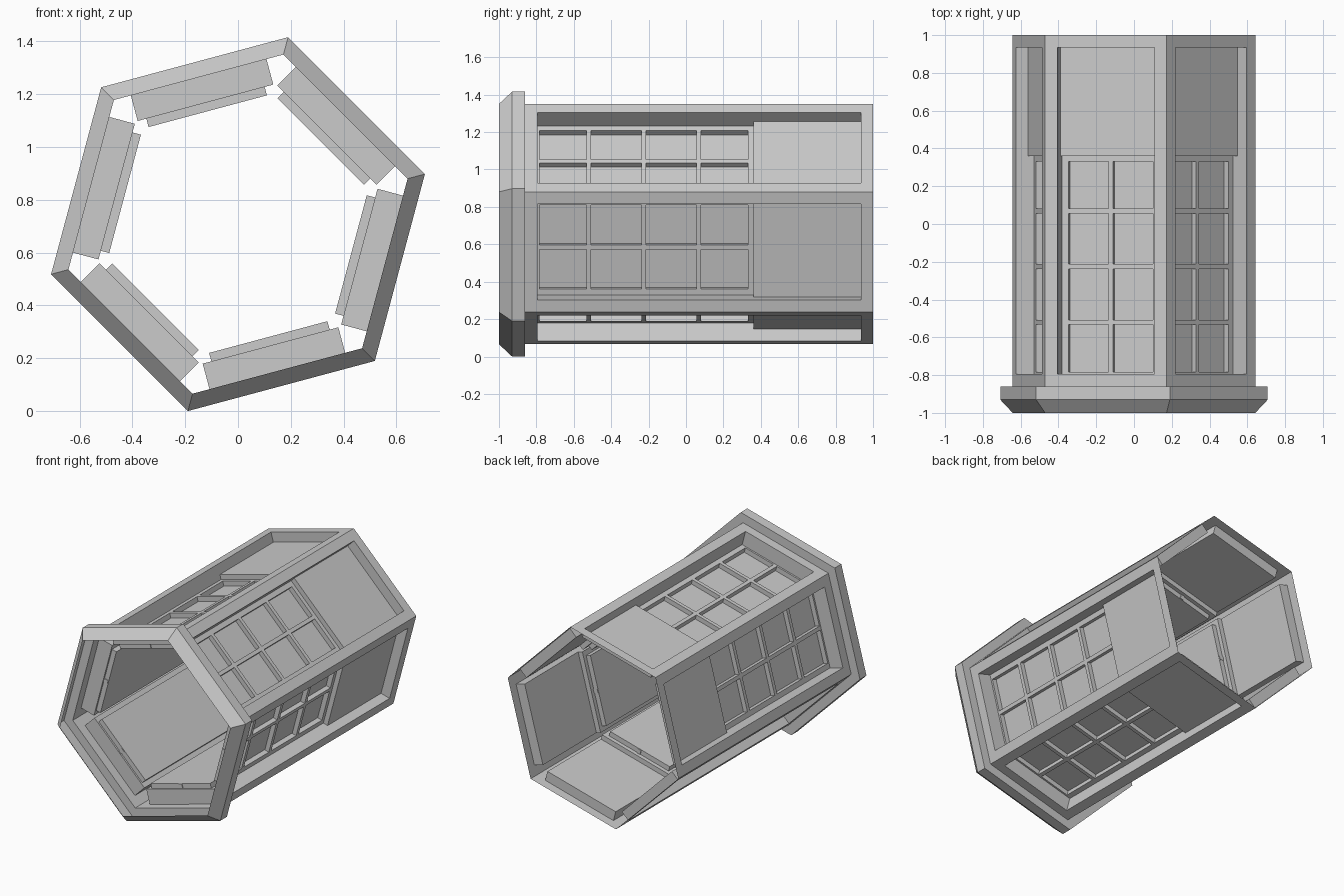
import bpy, bmesh, math
from mathutils import Vector

if "Cube" in bpy.data.objects:
    bpy.data.objects.remove(bpy.data.objects["Cube"])

R, RC = 0.665, 0.733                    # body and collar corner radius
C30 = math.cos(math.radians(30))
ZC = RC * math.sin(math.radians(75))    # axis height
AP = R * C30                            # body face distance from the axis


def place(a, t, y, n):
    """Side-local point (t across, y along, n outward) to world."""
    return Vector((n * math.cos(a) + t * math.sin(a), y,
                   ZC + n * math.sin(a) - t * math.cos(a)))


def rect(a, w, y0, y1, n):
    return [place(a, t, y, n) for t, y in ((-w, y0), (w, y0), (w, y1), (-w, y1))]


def quad(bm, pts):
    bm.faces.new([bm.verts.new(p) for p in pts])


def ring(bm, outer, inner):
    for i in range(4):
        j = (i + 1) % 4
        quad(bm, (outer[i], outer[j], inner[j], inner[i]))


def box(bm, a, t0, t1, y0, y1, n0, n1):
    lo = [place(a, t, y, n0) for t, y in ((t0, y0), (t1, y0), (t1, y1), (t0, y1))]
    hi = [place(a, t, y, n1) for t, y in ((t0, y0), (t1, y0), (t1, y1), (t0, y1))]
    ring(bm, lo, hi)
    quad(bm, hi)
    quad(bm, lo[::-1])


def finish(bm, name):
    bmesh.ops.remove_doubles(bm, verts=bm.verts, dist=1e-5)
    mesh = bpy.data.meshes.new(name)
    bm.to_mesh(mesh)
    bm.free()
    bpy.context.collection.objects.link(bpy.data.objects.new(name, mesh))


sides = [math.radians(-15 + 60 * k) for k in range(6)]
collar, shell, bars = bmesh.new(), bmesh.new(), bmesh.new()

D_PANEL, D_FRAME, D_PANE = AP - 0.067, AP - 0.10, AP - 0.133
W_OPEN, W_WIN = 0.266, 0.232

for a in sides:
    # chamfered collar around the front opening
    profile = [(-1, R), (-0.93, RC), (-0.86, RC), (-0.86, R)]
    for (y0, r0), (y1, r1) in zip(profile, profile[1:]):
        quad(collar, (place(a, -r0 / 2, y0, r0 * C30), place(a, r0 / 2, y0, r0 * C30),
                      place(a, r1 / 2, y1, r1 * C30), place(a, -r1 / 2, y1, r1 * C30)))

    # outer wall with a recessed opening
    opening = rect(a, W_OPEN, -0.795, 0.935, AP)
    ring(shell, rect(a, R / 2, -0.86, 1, AP), opening)
    ring(shell, opening, rect(a, W_OPEN, -0.795, 0.935, D_PANEL))

    # solid rear panel
    quad(shell, rect(a, W_OPEN, 0.36, 0.935, D_PANEL))

    # deeper window frame and pane
    frame = rect(a, W_OPEN, -0.795, 0.36, D_FRAME)
    window = rect(a, W_WIN, -0.783, 0.332, D_FRAME)
    pane = rect(a, W_WIN, -0.783, 0.332, D_PANE)
    ring(shell, rect(a, W_OPEN, -0.795, 0.36, D_PANEL), frame)
    ring(shell, frame, window)
    ring(shell, window, pane)
    quad(shell, pane)

    # window bars: one long, three across
    box(bars, a, -0.0125, 0.0125, -0.788, 0.337, D_PANE + 0.002, D_FRAME)
    for y in (-0.52, -0.226, 0.068):
        box(bars, a, -W_WIN, W_WIN, y - 0.013, y + 0.013, D_PANE + 0.002, D_FRAME)

finish(collar, "front_collar")
finish(shell, "hexagonal_shell")
finish(bars, "window_bars")
